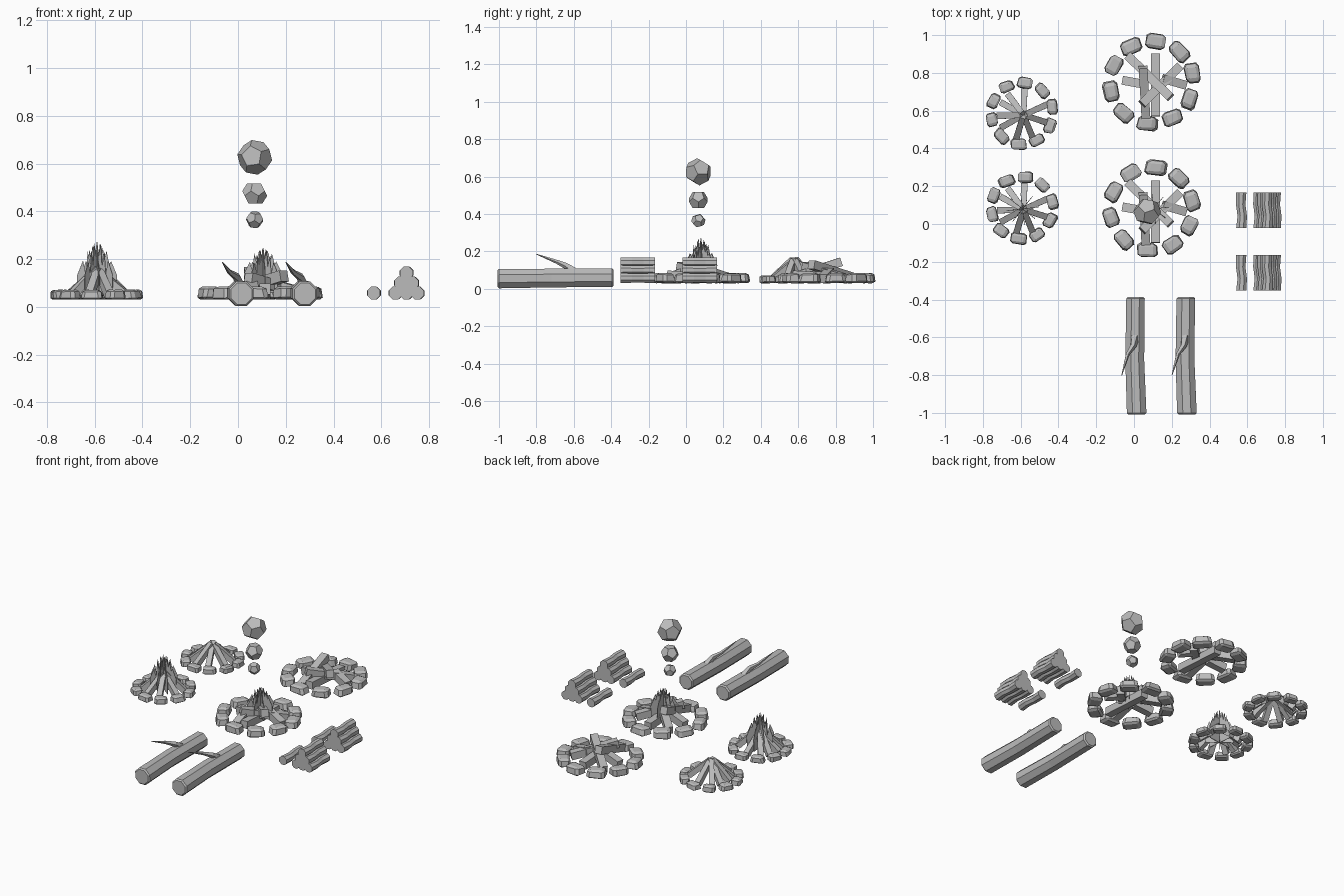
import bpy, bmesh, math, random
from mathutils import Vector, Matrix

random.seed(4)
if "Cube" in bpy.data.objects:
    bpy.data.objects.remove(bpy.data.objects["Cube"])

GREY = (0.5, 0.5, 0.5, 1)
stone_grey = bpy.data.materials.new("plain grey")
stone_grey.use_nodes = True
stone_grey.diffuse_color = GREY
stone_grey.node_tree.nodes["Principled BSDF"].inputs["Base Color"].default_value = GREY


def finish(bm, name):
    bmesh.ops.recalc_face_normals(bm, faces=bm.faces)
    mesh = bpy.data.meshes.new(name)
    bm.to_mesh(mesh)
    bm.free()
    mesh.materials.append(stone_grey)
    obj = bpy.data.objects.new(name, mesh)
    bpy.context.collection.objects.link(obj)
    return obj


def add_tube(bm, path, radii, sides, hollow=0):
    """Sweep a polygon along a path; optionally sink the end caps."""
    path = [Vector(p) for p in path]
    axis = (path[-1] - path[0]).normalized()
    u = axis.cross(Vector((0, 0, 1))).normalized()
    v = u.cross(axis)
    rings = []
    for p, r in zip(path, radii):
        angles = [math.tau * (k + 0.5) / sides for k in range(sides)]
        rings.append([bm.verts.new(p + r * (u * math.cos(a) + v * math.sin(a))) for a in angles])
    for a, b in zip(rings, rings[1:]):
        for k in range(sides):
            j = (k + 1) % sides
            bm.faces.new((a[k], a[j], b[j], b[k]))
    caps = [bm.faces.new(rings[0][::-1]), bm.faces.new(rings[-1])]
    if hollow:
        bm.normal_update()
        bmesh.ops.inset_individual(bm, faces=caps, thickness=hollow, depth=-hollow)


def add_rock(bm, place, size):
    """Chamfered, slightly tapered and jittered block."""
    part = bmesh.new()
    bmesh.ops.create_cube(part, size=1)
    for v in part.verts:
        v.co += Vector([random.uniform(-0.07, 0.07) for _ in range(3)])
        if v.co.z > 0:
            v.co.x *= 0.86
            v.co.y *= 0.86
    bmesh.ops.bevel(part, geom=part.edges[:], offset=0.17, segments=1,
                    affect='EDGES', clamp_overlap=True)
    low = min(v.co.z for v in part.verts)
    high = max(v.co.z for v in part.verts)
    for v in part.verts:
        z = (v.co.z - low) / (high - low)
        v.co = place @ Vector((v.co.x * size[0], v.co.y * size[1], z * size[2]))
    new = {v: bm.verts.new(v.co) for v in part.verts}
    for f in part.faces:
        bm.faces.new([new[v] for v in f.verts])
    part.free()


def stone_ring(name, centre, radius, size):
    bm = bmesh.new()
    for k in range(10):
        a = math.radians(84 + 36 * k)
        spot = Vector((centre[0] + radius * math.cos(a), centre[1] + radius * math.sin(a), 0.03))
        turn = a - math.pi / 2 + random.uniform(-0.15, 0.15)
        add_rock(bm, Matrix.Translation(spot) @ Matrix.Rotation(turn, 4, 'Z'), size)
    finish(bm, name)


def flames(name, centre, half, base, shoulder, tip):
    """Crossed thin plates with jagged tops."""
    bm = bmesh.new()
    plates = 4
    for n in range(plates):
        a = math.pi * (n + 0.15) / plates
        side = Vector((math.cos(a), math.sin(a), 0))
        outline = [(-0.95, base), (-1, shoulder)]
        teeth = 7
        for t in range(teeth):
            s = -0.85 + 1.7 * t / (teeth - 1)
            peak = shoulder + (tip - shoulder) * (1 - 0.75 * s * s) * random.uniform(0.88, 1)
            outline.append((s * 0.82, peak))
            if t < teeth - 1:
                outline.append((s * 0.82 + 0.14, peak - (tip - shoulder) * 0.4))
        outline += [(1, shoulder), (0.95, base)]
        bm.faces.new([bm.verts.new(Vector((centre[0], centre[1], z)) + side * s * half)
                      for s, z in outline])
    obj = finish(bm, name)
    thick = obj.modifiers.new("thickness", 'SOLIDIFY')
    thick.thickness = 0.003
    thick.offset = 0


# Small fires: upright tent of beams
for label, y in (("back", 0.585), ("front", 0.085)):
    cx = -0.59
    stone_ring("small_stone_ring_" + label, (cx - 0.003, y), 0.163, (0.082, 0.06, 0.042))
    bm = bmesh.new()
    for degrees in (127, 88, 24, -18, -68, -107, -151, -178, 151):
        a = math.radians(degrees)
        d = Vector((math.cos(a), math.sin(a), 0))
        apex = Vector((cx + 0.005, y - 0.008, 0))
        foot = apex + d * 0.13 + Vector((0, 0, 0.045))
        top = apex + d * 0.008 + Vector((0, 0, random.uniform(0.135, 0.16)))
        add_tube(bm, [foot, top], [0.024, 0.021], 4)
    finish(bm, "small_tent_beams_" + label)

# Large fires: fallen, crossing beams
BEAMS = [((0.02, 0.15, 0.055), (0.02, -0.18, 0.075)),
         ((-0.125, 0.14, 0.06), (0.1, -0.08, 0.13)),
         ((-0.045, 0.08, 0.145), (-0.03, -0.185, 0.06)),
         ((0.15, 0.085, 0.06), (-0.05, -0.115, 0.12)),
         ((-0.15, 0.01, 0.055), (-0.04, -0.01, 0.08)),
         ((0.18, -0.015, 0.055), (0.06, 0.02, 0.09))]
for label, y in (("back", 0.75), ("front", 0.08)):
    centre = Vector((0.093, y, 0))
    stone_ring("large_stone_ring_" + label, centre, 0.219, (0.11, 0.08, 0.055))
    bm = bmesh.new()
    for start, end in BEAMS:
        add_tube(bm, [centre + Vector(start), centre + Vector(end)], [0.033, 0.033], 4)
    finish(bm, "large_crossed_beams_" + label)

flames("small_flames", (-0.59, 0.08), 0.085, 0.05, 0.13, 0.275)
flames("large_flames", (0.105, 0.08), 0.08, 0.06, 0.14, 0.25)

# Smoke puffs: dodecahedra, made as the dual of an icosphere
for name, z, r, turn in (("small_smoke_puff", 0.365, 0.038, 0.3),
                         ("middle_smoke_puff", 0.475, 0.053, 0.0),
                         ("large_smoke_puff", 0.626, 0.074, 0.6)):
    ico = bmesh.new()
    bmesh.ops.create_icosphere(ico, subdivisions=1, radius=1)
    spin = Matrix.Rotation(turn, 3, 'Z') @ Matrix.Rotation(turn, 3, 'X')
    bm = bmesh.new()
    corner = {f: bm.verts.new(Vector((0.07, 0.066, z)) + spin @ f.calc_center_median().normalized() * r)
              for f in ico.faces}
    for v in ico.verts:
        n = v.co.normalized()
        u = n.orthogonal()
        w = n.cross(u)
        around = sorted(v.link_faces, key=lambda f: math.atan2(
            f.calc_center_median().dot(w), f.calc_center_median().dot(u)))
        bm.faces.new([corner[f] for f in around])
    ico.free()
    finish(bm, name)

# Seat logs, each with a bent twig
for label, x in (("right", 0.008), ("left", 0.274)):
    bm = bmesh.new()
    add_tube(bm, [(x + 0.006, -1, 0.055), (x - 0.004, -0.72, 0.058), (x, -0.395, 0.06)],
             [0.056, 0.054, 0.053], 8, hollow=0.008)
    finish(bm, "seat_log_" + label)
    bm = bmesh.new()
    add_tube(bm, [(x - 0.002, -0.595, 0.09), (x - 0.012, -0.645, 0.125),
                  (x - 0.042, -0.69, 0.145), (x - 0.073, -0.8, 0.186)],
             [0.025, 0.017, 0.011, 0.002], 5)
    finish(bm, "seat_log_twig_" + label)

# Firewood: a three-two-one stack and one loose piece
for label, y in (("back", 0.073), ("front", -0.258)):
    spots = [(0.705 + 0.046 * (i - (2 - row) / 2), 0.058 + 0.042 * row)
             for row in range(3) for i in range(3 - row)]
    for name, group in (("firewood_stack_", spots), ("loose_firewood_", [(0.568, 0.058)])):
        bm = bmesh.new()
        for x, z in group:
            add_tube(bm, [(x, y - 0.093, z), (x + 0.005, y - 0.03, z),
                          (x - 0.003, y + 0.03, z), (x, y + 0.093, z)],
                     [0.029, 0.027, 0.027, 0.029], 8)
        finish(bm, name + label)
